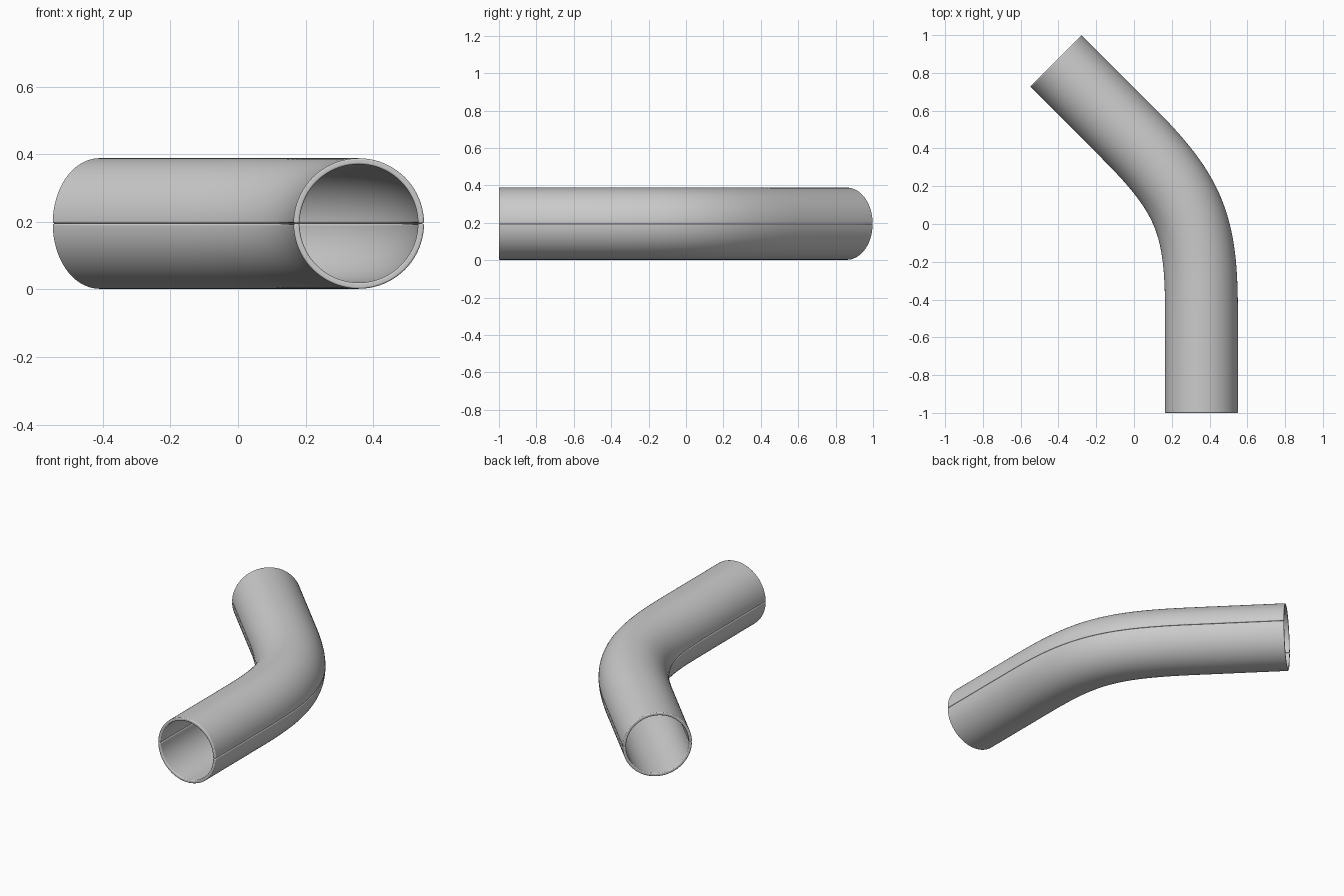
import bpy, bmesh, math
from mathutils import Vector

if "Cube" in bpy.data.objects:
    bpy.data.objects.remove(bpy.data.objects["Cube"])

R_OUT, R_IN, ZC = 0.193, 0.175, 0.195
START = Vector((0.357, -1.0, ZC))
CORNER = Vector((0.357, 0.093, ZC))
END = Vector((-0.4135, 0.8635, ZC))


# Centre line: straight, soft 45 degree bend, straight
def centre_line(t=0.55, k=0.83, n=40):
    d0 = (CORNER - START).normalized()
    d1 = (END - CORNER).normalized()
    a, d = CORNER - d0 * t, CORNER + d1 * t
    b, c = a + d0 * t * k, d - d1 * t * k
    pts = [(START.lerp(a, i / 4), d0) for i in range(4)]
    for i in range(n + 1):
        u = i / n
        v = 1 - u
        p = a * v**3 + b * (3 * v * v * u) + c * (3 * v * u * u) + d * u**3
        tan = (b - a) * (v * v) + (c - b) * (2 * v * u) + (d - c) * (u * u)
        pts.append((p, tan.normalized()))
    pts += [(d.lerp(END, i / 4), d1) for i in range(1, 5)]
    return pts


# Half-ring wall section swept along the centre line
def half_shell(name, start_angle, n=40):
    gap = 0.003
    angs = [start_angle + gap + (math.pi - 2 * gap) * i / n for i in range(n + 1)]
    prof = [(R_OUT * math.cos(a), R_OUT * math.sin(a)) for a in angs]
    prof += [(R_IN * math.cos(a), R_IN * math.sin(a)) for a in reversed(angs)]
    bm = bmesh.new()
    rings = []
    for p, tan in centre_line():
        side = Vector((tan.y, -tan.x, 0))
        rings.append([bm.verts.new(p + side * x + Vector((0, 0, z))) for x, z in prof])
    m = len(prof)
    for r, s in zip(rings, rings[1:]):
        for j in range(m):
            k = (j + 1) % m
            bm.faces.new((r[j], r[k], s[k], s[j]))
    # End rims
    for r in (rings[0], rings[-1]):
        for j in range(n):
            bm.faces.new((r[j], r[j + 1], r[m - 2 - j], r[m - 1 - j]))
    bmesh.ops.recalc_face_normals(bm, faces=bm.faces)
    mesh = bpy.data.meshes.new(name)
    bm.to_mesh(mesh)
    bm.free()
    ob = bpy.data.objects.new(name, mesh)
    bpy.context.collection.objects.link(ob)
    # Rounded seam lips and rims
    bev = ob.modifiers.new("rounded_lips", 'BEVEL')
    bev.width = 0.005
    bev.segments = 3
    bev.limit_method = 'ANGLE'
    bev.angle_limit = math.radians(50)
    bpy.ops.object.select_all(action='DESELECT')
    ob.select_set(True)
    bpy.context.view_layer.objects.active = ob
    bpy.ops.object.shade_smooth_by_angle(angle=math.radians(50))
    return ob


half_shell("upper_pipe_half", 0.0)
half_shell("lower_pipe_half", math.pi)
